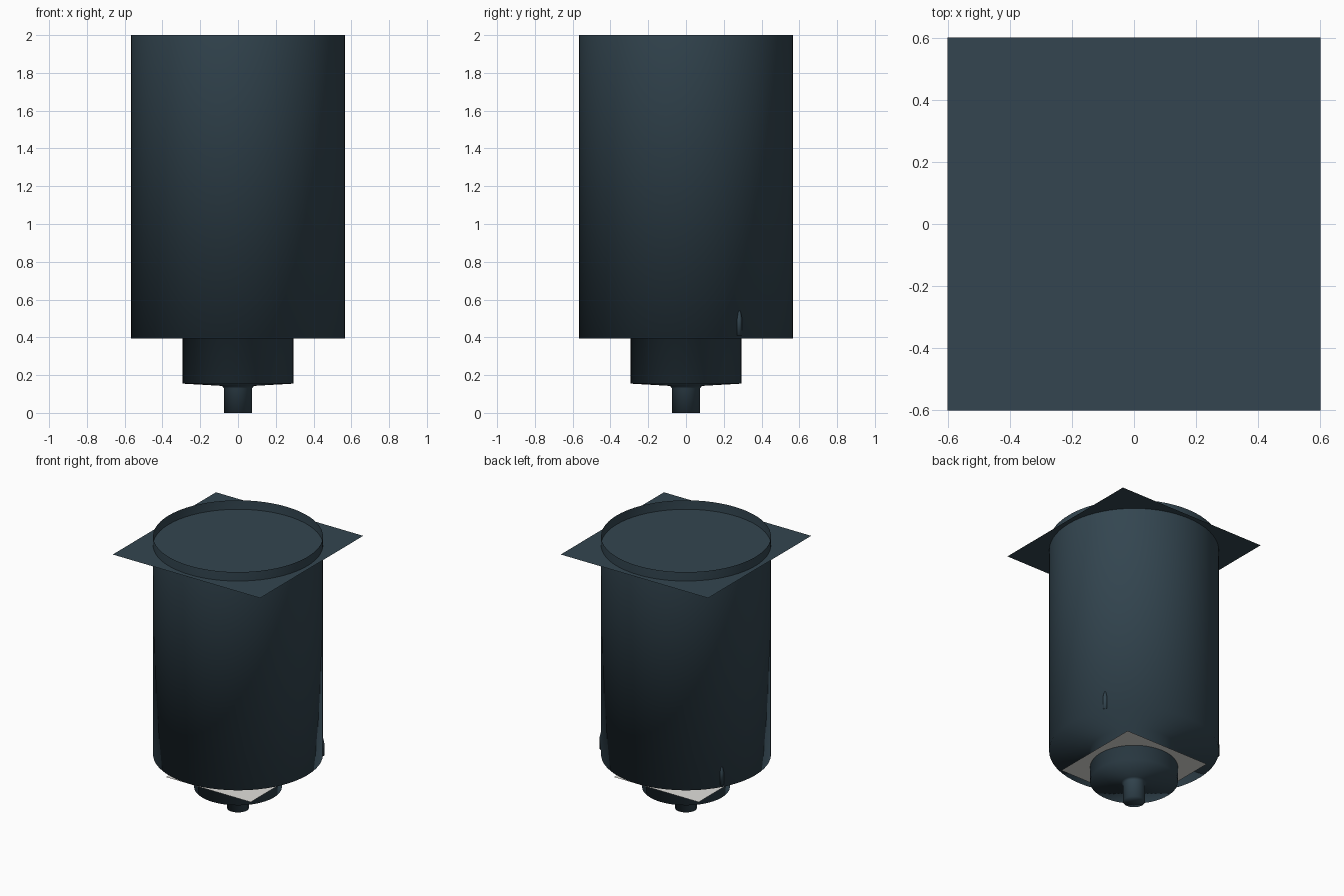
import bpy, bmesh, math

if "Cube" in bpy.data.objects:
    bpy.data.objects.remove(bpy.data.objects["Cube"])

def material(name, rgb):
    m = bpy.data.materials.new(name)
    m.diffuse_color = (*rgb, 1)
    m.use_nodes = True
    m.node_tree.nodes["Principled BSDF"].inputs["Base Color"].default_value = m.diffuse_color
    return m

slate = material("dark slate", (0.033, 0.06, 0.08))
white = material("off white", (0.75, 0.74, 0.71))

def lathe(name, profile, mat, steps, loc=(0, 0, 0)):
    """Revolve an (r, z) profile around z, fully smooth shaded."""
    bm = bmesh.new()
    vs = [bm.verts.new((r, 0, z)) for r, z in profile]
    es = [bm.edges.new(p) for p in zip(vs, vs[1:])]
    bmesh.ops.spin(bm, geom=vs + es, cent=(0, 0, 0), axis=(0, 0, 1),
                   angle=2 * math.pi, steps=steps)
    bmesh.ops.remove_doubles(bm, verts=bm.verts, dist=1e-5)
    bmesh.ops.recalc_face_normals(bm, faces=bm.faces)
    # outer walls must face away from the axis
    wall = max(bm.faces, key=lambda f: f.calc_area())
    c = wall.calc_center_median()
    if wall.normal.x * c.x + wall.normal.y * c.y < 0:
        bmesh.ops.reverse_faces(bm, faces=bm.faces)
    for f in bm.faces:
        f.smooth = True
    me = bpy.data.meshes.new(name)
    bm.to_mesh(me)
    bm.free()
    ob = bpy.data.objects.new(name, me)
    ob.location = loc
    bpy.context.collection.objects.link(ob)
    me.materials.append(mat)
    return ob

def sheet(name, size, z, mat):
    bpy.ops.mesh.primitive_plane_add(size=size, location=(0, 0, z))
    ob = bpy.context.object
    ob.name = name
    ob.data.materials.append(mat)

# open-topped body, stepped base and outlet spout
lathe("body", [(0.567, 2.0), (0.567, 0.393), (0.293, 0.393), (0.293, 0.155),
               (0.085, 0.143), (0.073, 0.13), (0.073, 0.0), (0, 0)], slate, 64)

# square sheets crossing the body near the top and the base
sheet("top_sheet", 1.2, 1.934, slate)
sheet("lower_sheet", 0.69, 0.266, white)

# two small pointed pegs on the back half of the wall
for i, deg in enumerate((30, 150)):
    a = math.radians(deg)
    lathe(f"peg_{i + 1}", [(0, 0.41), (0.015, 0.41), (0.015, 0.50), (0.009, 0.53), (0, 0.552)],
          slate, 12, (0.563 * math.cos(a), 0.563 * math.sin(a), 0))
